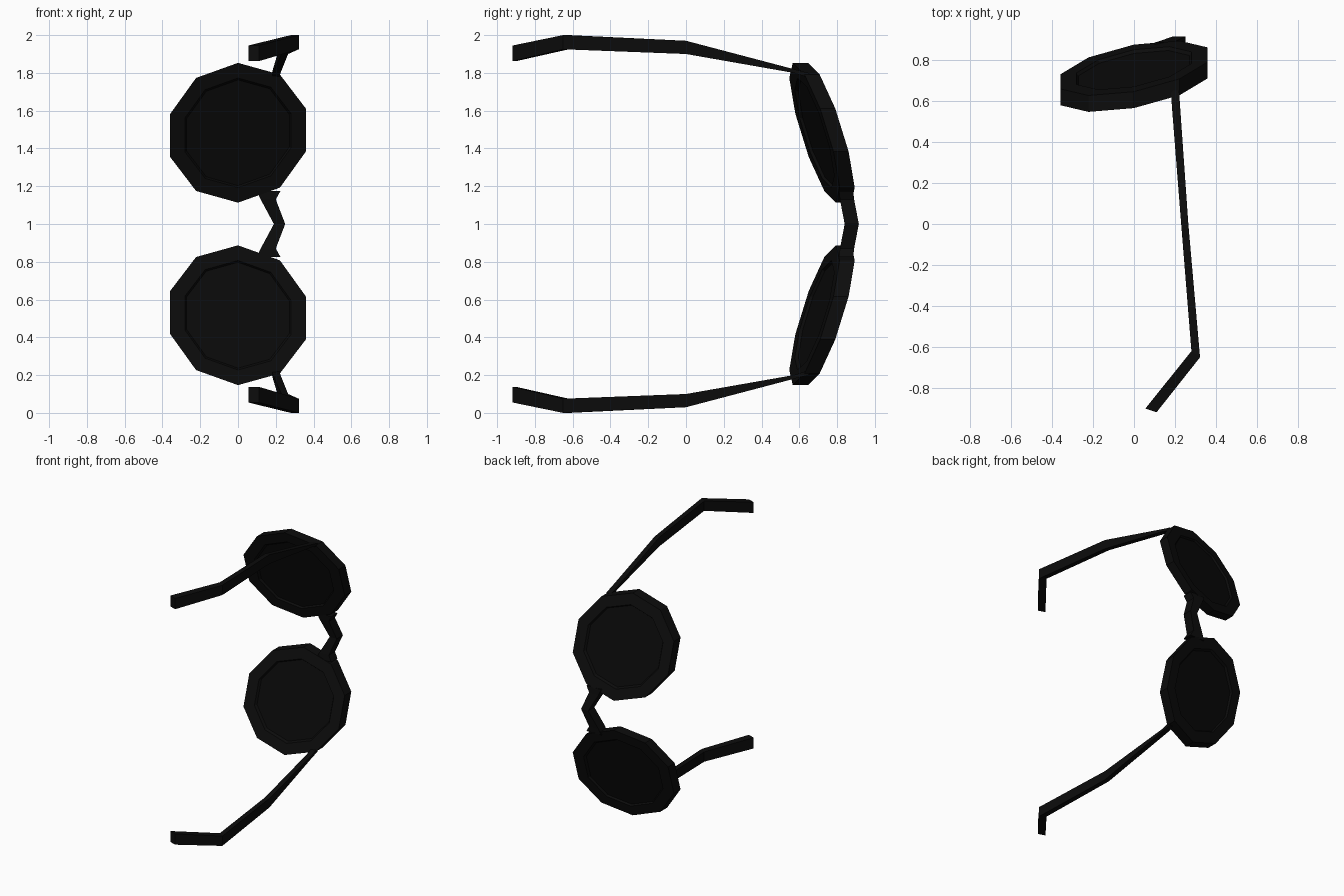
import bpy, bmesh, math

if "Cube" in bpy.data.objects:
    bpy.data.objects.remove(bpy.data.objects["Cube"])

def material(name, v):
    m = bpy.data.materials.new(name)
    m.diffuse_color = (v, v, v, 1)
    m.use_nodes = True
    m.node_tree.nodes["Principled BSDF"].inputs["Base Color"].default_value = m.diffuse_color
    return m

FRAME = material("black frame", 0.0035)
LENS = material("dark lens", 0.003)

def finish(name, bm, mats):
    """Make the object, mirrored about the plane z = 1."""
    bmesh.ops.recalc_face_normals(bm, faces=bm.faces)
    me = bpy.data.meshes.new(name)
    bm.to_mesh(me)
    bm.free()
    for m in mats:
        me.materials.append(m)
    ob = bpy.data.objects.new(name, me)
    ob.location.z = 1
    bpy.context.collection.objects.link(ob)
    mod = ob.modifiers.new("mirror", 'MIRROR')
    mod.use_axis = (False, False, True)
    mod.use_clip = True
    return ob

def bridge_loops(bm, a, b, mat=0):
    n = len(a)
    for i in range(n):
        j = (i + 1) % n
        bm.faces.new((a[i], a[j], b[j], b[i])).material_index = mat

def loft(name, sections, cap_last=True):
    bm = bmesh.new()
    rings = [[bm.verts.new((x, y, z - 1)) for x, y, z in s] for s in sections]
    for a, b in zip(rings, rings[1:]):
        bridge_loops(bm, a, b)
    bm.faces.new(rings[0])
    if cap_last:
        bm.faces.new(rings[-1])
    return finish(name, bm, [FRAME])

# Ten-sided tilted rims with slightly recessed lenses on both sides
CZ = 1.483
def ring(bm, r, y0):
    out = []
    for i in range(10):
        t = math.radians(36 * i)
        x, z = r * 1.02 * math.sin(t), r * math.cos(t)
        z += 0.04 * x
        out.append(bm.verts.new((x, y0 + 0.195 * x - 0.31 * z, CZ + z - 1)))
    return out

bm = bmesh.new()
loops = [ring(bm, r, y) for r, y in
         ((0.28, 0.695), (0.29, 0.68), (0.37, 0.68), (0.37, 0.76), (0.29, 0.76), (0.28, 0.745))]
for a, b in zip(loops, loops[1:]):
    bridge_loops(bm, a, b)
for l in (loops[0], loops[-1]):
    bm.faces.new(l).material_index = 1
finish("rims_and_lenses", bm, [FRAME, LENS])

# Nose bridge, bent at the middle
def slab(x0, x1, y0, y1, z):
    return [(x0, y0, z), (x1, y0, z), (x1, y1, z), (x0, y1, z)]

loft("nose_bridge", [slab(0.10, 0.225, 0.81, 0.885, 1.175),
                     slab(0.12, 0.20, 0.815, 0.89, 1.13),
                     slab(0.19, 0.25, 0.84, 0.915, 1.0)], cap_last=False)

# Temple arms: tapered at the hinge, hooked behind the ear
def upright(x0, y0, x1, y1, z0, z1):
    return [(x0, y0, z0), (x1, y1, z0), (x1, y1, z1), (x0, y0, z1)]

loft("temple_arm", [upright(0.18, 0.65, 0.22, 0.65, 1.775, 1.80),
                    upright(0.185, 0.57, 0.225, 0.57, 1.80, 1.82),
                    upright(0.23, 0.0, 0.265, 0.0, 1.90, 1.97),
                    upright(0.28, -0.62, 0.322, -0.65, 1.925, 2.0),
                    upright(0.055, -0.90, 0.11, -0.918, 1.862, 1.945)])
